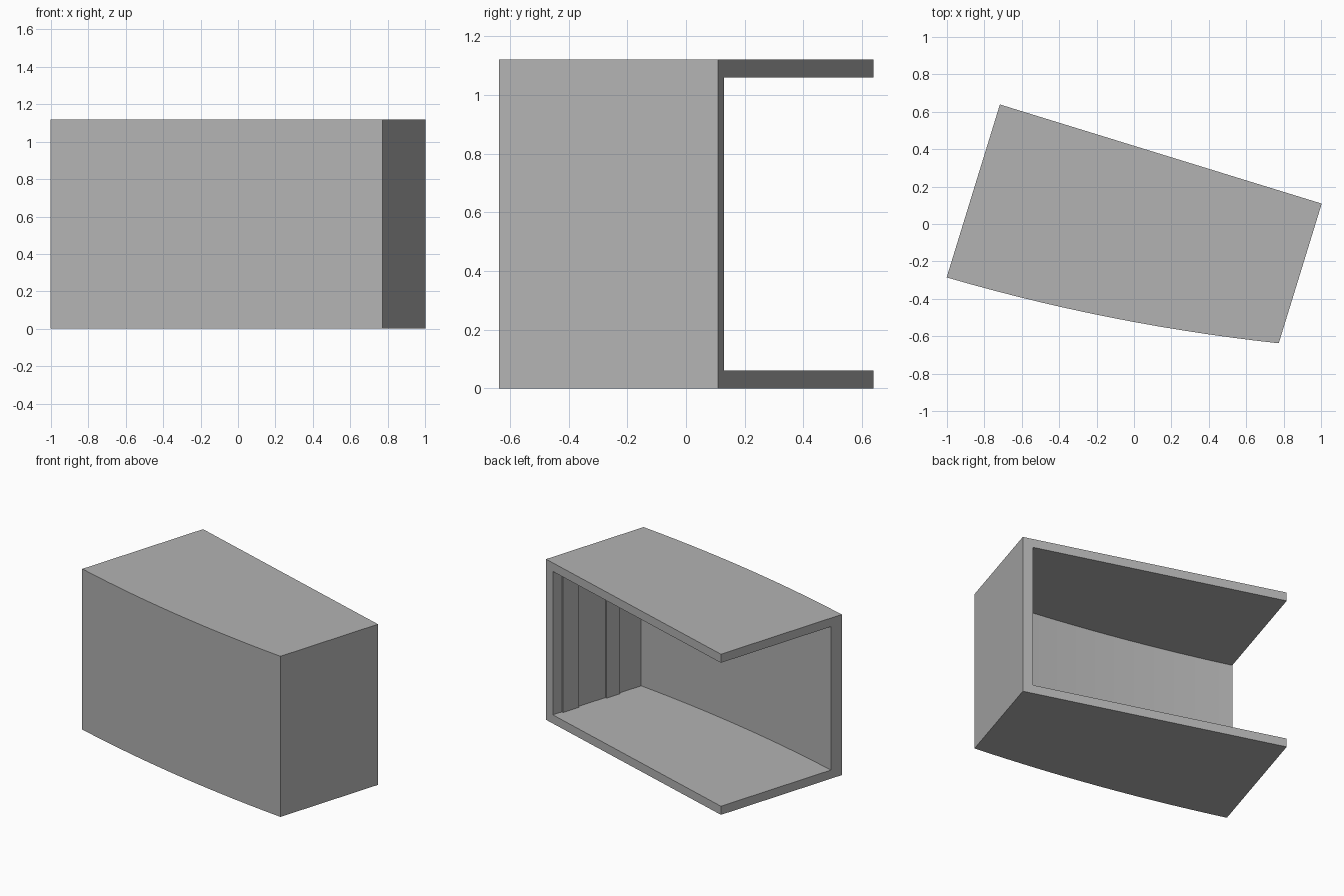
import bpy, bmesh
from mathutils import Vector

if "Cube" in bpy.data.objects:
    bpy.data.objects.remove(bpy.data.objects["Cube"])

HEIGHT, SLAB = 1.12, 0.06          # overall height, floor and roof thickness
LENGTH, DEPTH, RISE = 1.80, 0.967, 0.186
FRONT_T, END_T, PAD_T = 0.087, 0.07, 0.012
STEPS = 14

# Local plan frame: u runs along the straight back edge, v runs towards the back
ORIGIN = Vector((-0.717, 0.639))
U = Vector((0.956, -0.2945))
V = Vector((0.2945, 0.956))

grey = bpy.data.materials.new("plain_grey")
grey.use_nodes = True
colour = (0.45, 0.45, 0.45, 1)
grey.diffuse_color = colour
grey.node_tree.nodes["Principled BSDF"].inputs["Base Color"].default_value = colour


def front_curve(u):
    t = u / LENGTH
    return -DEPTH + RISE * (0.14 * t + 0.86 * t * t)


def curve_points(end, offset):
    us = [end * i / STEPS for i in range(STEPS + 1)]
    return [(u, front_curve(u) + offset) for u in us]


def prism(name, profile, z0, z1):
    bm = bmesh.new()
    plan = [ORIGIN + U * u + V * v for u, v in profile]
    base = bm.faces.new([bm.verts.new((p.x, p.y, z0)) for p in plan])
    top = bmesh.ops.extrude_face_region(bm, geom=[base])["geom"]
    verts = [g for g in top if isinstance(g, bmesh.types.BMVert)]
    bmesh.ops.translate(bm, verts=verts, vec=(0, 0, z1 - z0))
    bmesh.ops.recalc_face_normals(bm, faces=bm.faces)
    mesh = bpy.data.meshes.new(name)
    bm.to_mesh(mesh)
    bm.free()
    mesh.materials.append(grey)
    obj = bpy.data.objects.new(name, mesh)
    bpy.context.collection.objects.link(obj)
    return obj


# Outer block with the bowed front
shell = prism("curved_shell", curve_points(LENGTH, 0) + [(LENGTH, 0), (0, 0)], 0, HEIGHT)

# Hollow, open at the back and at one end, with two shallow pads on the end wall
inner = LENGTH - END_T
hollow = [(-0.3, front_curve(0) + FRONT_T)] + curve_points(inner, FRONT_T)
for start, stop in ((-0.53, -0.42), (-0.2, -0.073)):
    hollow += [(inner, start), (inner - PAD_T, start), (inner - PAD_T, stop), (inner, stop)]
hollow += [(inner, 0.3), (-0.3, 0.3)]
cutter = prism("hollow_cutter", hollow, SLAB, HEIGHT - SLAB)
cutter.hide_render = True

cut = shell.modifiers.new("hollow", 'BOOLEAN')
cut.operation = 'DIFFERENCE'
cut.solver = 'EXACT'
cut.object = cutter
bpy.ops.object.select_all(action='DESELECT')
bpy.context.view_layer.objects.active = shell
shell.select_set(True)
bpy.ops.object.modifier_apply(modifier=cut.name)
bpy.data.objects.remove(cutter)
bpy.ops.object.shade_smooth_by_angle()
